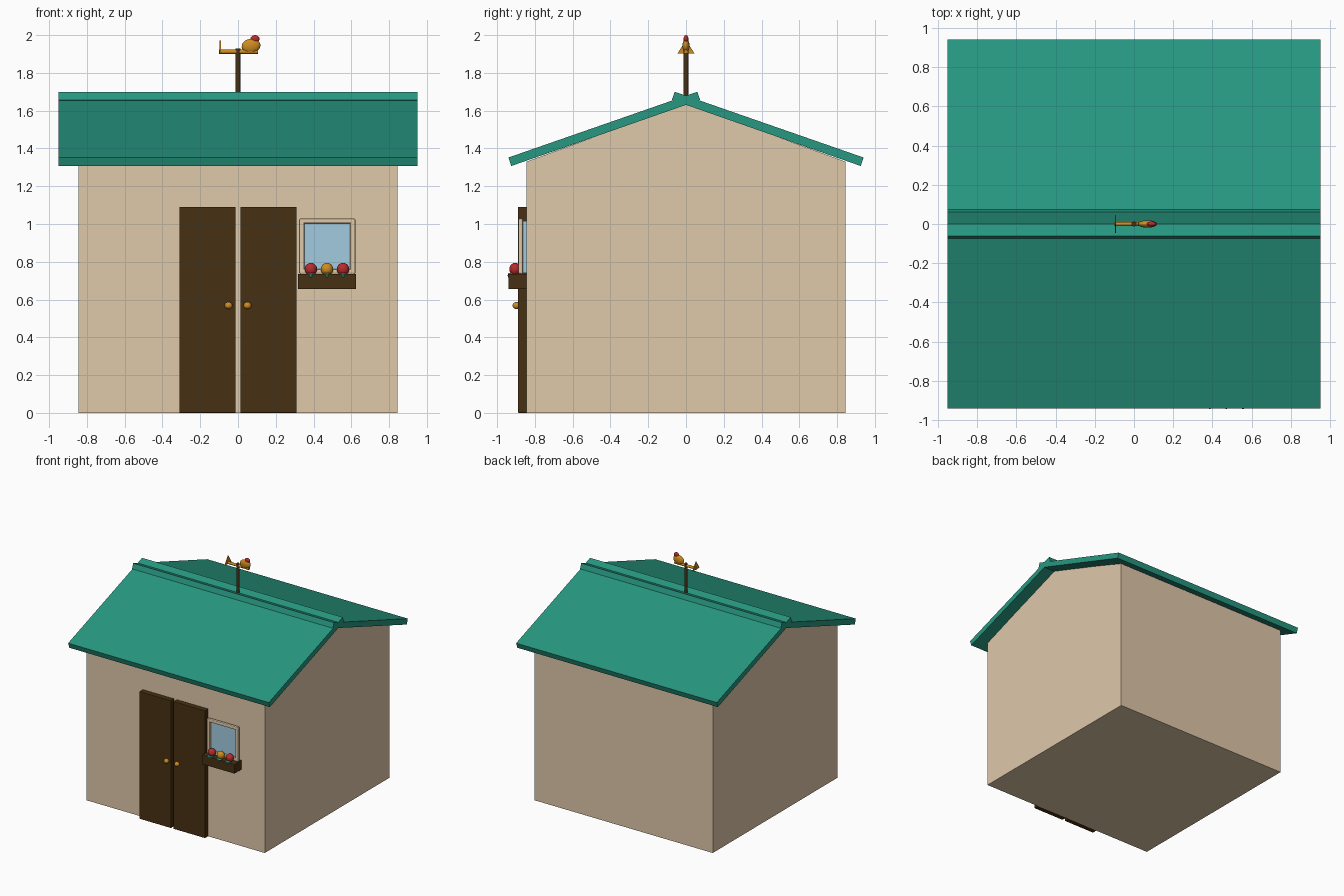
import bpy, bmesh, math
from mathutils import Matrix, Vector

if "Cube" in bpy.data.objects:
    bpy.data.objects.remove(bpy.data.objects["Cube"])


def material(name, rgb):
    m = bpy.data.materials.new(name)
    m.diffuse_color = (*rgb, 1)
    m.use_nodes = True
    m.node_tree.nodes["Principled BSDF"].inputs["Base Color"].default_value = m.diffuse_color
    return m


TAN = material("warm tan", (0.74, 0.58, 0.40))
TEAL = material("teal green", (0.02, 0.31, 0.215))
BROWN = material("dark brown", (0.062, 0.030, 0.006))
BLUE = material("pale blue", (0.36, 0.60, 0.74))
RED = material("red", (0.48, 0.025, 0.025))
GOLD = material("gold", (0.62, 0.26, 0.015))


def finish(name, bm, mat, smooth=False):
    bmesh.ops.recalc_face_normals(bm, faces=bm.faces)
    me = bpy.data.meshes.new(name)
    bm.to_mesh(me)
    bm.free()
    me.materials.append(mat)
    ob = bpy.data.objects.new(name, me)
    bpy.context.collection.objects.link(ob)
    if smooth:
        me.shade_smooth()
    return ob


def box(name, lo, hi, mat, bevel=0):
    lo, hi = Vector(lo), Vector(hi)
    bm = bmesh.new()
    bmesh.ops.create_cube(bm, size=1, matrix=Matrix.Translation((lo + hi) / 2)
                          @ Matrix.Diagonal((*(hi - lo), 1)))
    if bevel:
        bmesh.ops.bevel(bm, geom=bm.edges[:], offset=bevel, segments=2,
                        profile=0.5, affect='EDGES')
    return finish(name, bm, mat)


def ball(name, at, size, mat, tilt=0):
    bm = bmesh.new()
    bmesh.ops.create_uvsphere(bm, u_segments=16, v_segments=10, radius=1,
                              matrix=Matrix.Translation(at) @ Matrix.Rotation(tilt, 4, 'Y')
                              @ Matrix.Diagonal((*size, 1)))
    return finish(name, bm, mat, True)


def rod(name, a, b, r1, r2, mat, sides=12):
    a, b = Vector(a), Vector(b)
    rot = (b - a).to_track_quat('Z', 'Y').to_matrix().to_4x4()
    bm = bmesh.new()
    bmesh.ops.create_cone(bm, cap_ends=True, segments=sides, radius1=r1, radius2=r2,
                          depth=(b - a).length, matrix=Matrix.Translation((a + b) / 2) @ rot)
    ob = finish(name, bm, mat, True)
    ob.data.set_sharp_from_angle(angle=math.radians(40))
    return ob


def prism(name, profile, x0, x1, mat):
    """Extrude a (y, z) profile along x."""
    bm = bmesh.new()
    face = bm.faces.new([bm.verts.new((x0, y, z)) for y, z in profile])
    ext = bmesh.ops.extrude_face_region(bm, geom=[face])
    bmesh.ops.translate(bm, vec=(x1 - x0, 0, 0),
                        verts=[v for v in ext['geom'] if isinstance(v, bmesh.types.BMVert)])
    return finish(name, bm, mat)


# Walls and gable
W = 0.845
box("walls", (-W, -W, 0), (W, W, 1.33), TAN)
prism("gable", [(-W, 1.33), (W, 1.33), (0, 1.637)], -W, W, TAN)

# Two roof slabs that cross at the ridge
for side, label in ((1, "front"), (-1, "back")):
    slab = [(-0.94, 1.352), (0.06, 1.70), (0.075, 1.657), (-0.925, 1.307)]
    prism(f"{label}_roof_slab", [(side * y, z) for y, z in slab], -0.95, 0.95, TEAL)

# Double door with knobs
for s, label in ((-1, "left"), (1, "right")):
    xs = sorted((s * 0.012, s * 0.31))
    box(f"{label}_door", (xs[0], -0.889, 0), (xs[1], -0.84, 1.09), BROWN, 0.003)
    ball(f"{label}_door_knob", (s * 0.05, -0.897, 0.568), (0.021, 0.021, 0.019), GOLD)

# Window: pane and rounded frame bars
box("window_pane", (0.34, -0.867, 0.74), (0.605, -0.84, 1.015), BLUE)
for x, label in ((0.337, "left"), (0.608, "right")):
    box(f"{label}_frame_bar", (x - 0.014, -0.888, 0.735), (x + 0.014, -0.862, 1.028), TAN, 0.008)
for z, label in ((0.748, "lower"), (1.016, "upper")):
    box(f"{label}_frame_bar", (0.325, -0.888, z - 0.014), (0.62, -0.862, z + 0.014), TAN, 0.008)

# Flower box with three blooms
box("flower_box", (0.317, -0.94, 0.655), (0.625, -0.84, 0.735), BROWN, 0.003)
for i, mat in enumerate((RED, GOLD, RED)):
    x = 0.386 + i * 0.085
    ball(f"bloom_{i + 1}", (x, -0.905, 0.761), (0.033, 0.03, 0.033), mat)
    rod(f"stem_{i + 1}", (x, -0.905, 0.70), (x, -0.905, 0.75), 0.008, 0.008, TEAL, 8)
    ball(f"leaf_{i + 1}", (x, -0.925, 0.735), (0.024, 0.018, 0.007), TEAL)
    ball(f"leaf_tip_{i + 1}", (x, -0.936, 0.728), (0.007, 0.008, 0.013), TEAL)

# Weather vane: pole, arrow, tail fin and bird
rod("vane_pole", (0, 0, 1.65), (0, 0, 1.93), 0.013, 0.013, BROWN)
rod("vane_arrow", (-0.1, 0, 1.912), (0.105, 0, 1.912), 0.011, 0.011, GOLD)
prism("vane_tail", [(-0.045, 1.903), (0.045, 1.903), (0, 1.972)], -0.097, -0.091, GOLD)
ball("bird_body", (0.069, 0, 1.943), (0.05, 0.019, 0.038), GOLD, -0.15)
ball("bird_crest", (0.09, 0, 1.98), (0.024, 0.013, 0.02), RED)
